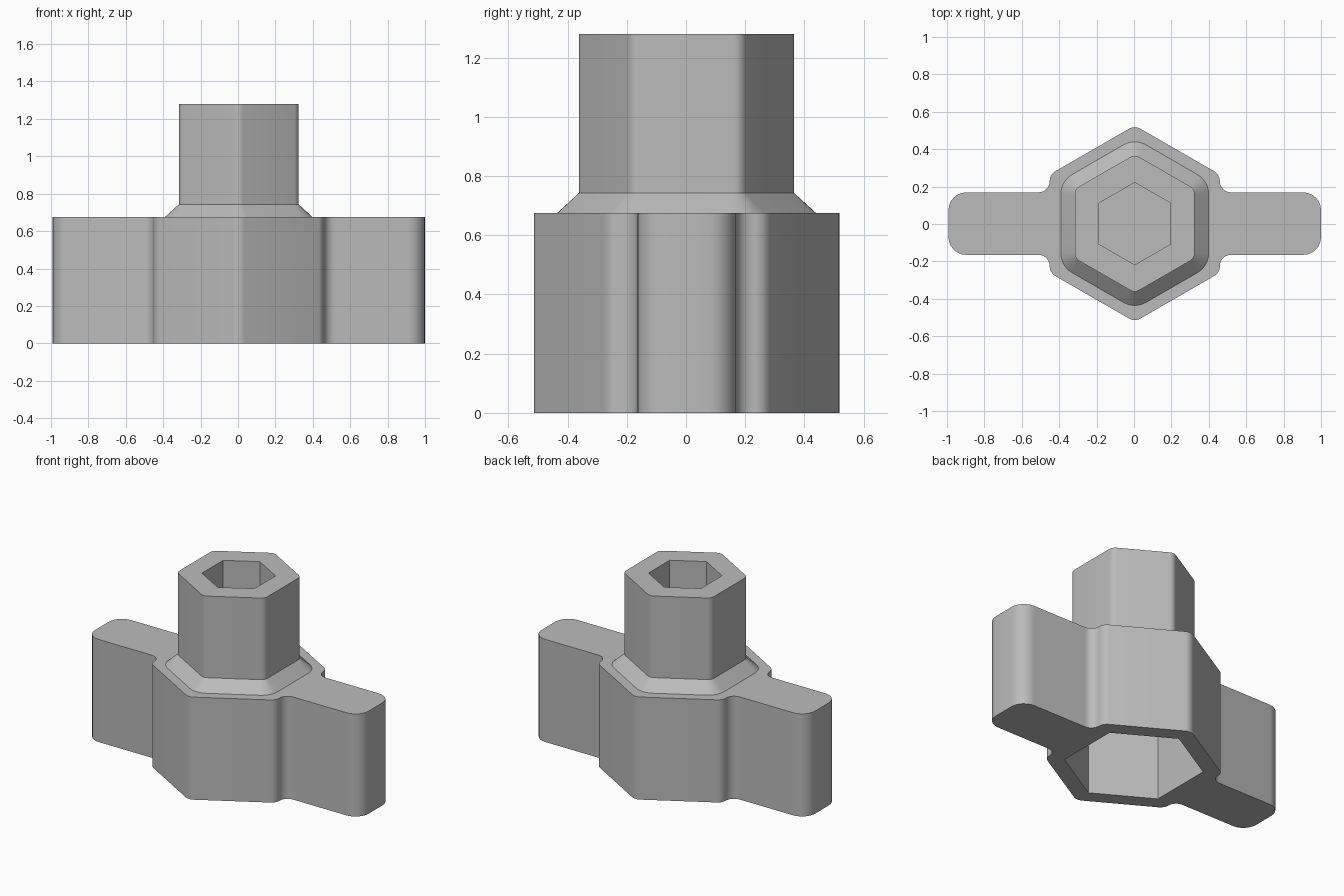
import bpy, bmesh
from math import radians, cos, sin
from mathutils import Vector

old = bpy.data.objects.get("Cube")
if old:
    bpy.data.objects.remove(old)

grey = bpy.data.materials.new("plain grey")
grey.use_nodes = True
colour = (0.5, 0.5, 0.5, 1)
grey.diffuse_color = colour
grey.node_tree.nodes["Principled BSDF"].inputs["Base Color"].default_value = colour

OFFSET = Vector((0.004, 0.002, 0))
ROUND_STEPS = 6


def hexagon(radius):
    return [Vector((radius * cos(radians(a)), radius * sin(radians(a))))
            for a in range(30, 390, 60)]


def rounded(corners, radii):
    """Replace each corner of an outline with an arc tangent to both sides."""
    points = []
    for i, (corner, radius) in enumerate(zip(corners, radii)):
        a = (corners[i - 1] - corner).normalized()
        b = (corners[(i + 1) % len(corners)] - corner).normalized()
        half = a.angle(b) / 2
        start = corner + a * radius * cos(half) / sin(half)
        end = corner + b * radius * cos(half) / sin(half)
        centre = corner + (a + b).normalized() * radius / sin(half)
        u, v = (start - centre).normalized(), (end - centre).normalized()
        points += [centre + u.slerp(v, k / ROUND_STEPS) * radius
                   for k in range(ROUND_STEPS + 1)]
    return points


def loft(name, sections):
    """Solid skinned through (outline, height) sections, closed at both ends."""
    bm = bmesh.new()
    rings = [[bm.verts.new((p.x, p.y, z)) for p in outline] for outline, z in sections]
    for low, high in zip(rings, rings[1:]):
        for i in range(len(low)):
            bm.faces.new((low[i - 1], low[i], high[i], high[i - 1]))
    bm.faces.new(rings[0])
    bm.faces.new(rings[-1])
    bmesh.ops.recalc_face_normals(bm, faces=bm.faces)
    mesh = bpy.data.meshes.new(name)
    bm.to_mesh(mesh)
    bm.free()
    mesh.materials.append(grey)
    obj = bpy.data.objects.new(name, mesh)
    bpy.context.collection.objects.link(obj)
    return obj


def activate(obj):
    bpy.ops.object.select_all(action='DESELECT')
    obj.select_set(True)
    bpy.context.view_layer.objects.active = obj


def cut_socket(obj, radius, low, high):
    cutter = loft("socket_cutter", [(hexagon(radius), low), (hexagon(radius), high)])
    cutter.hide_render = True
    activate(obj)
    mod = obj.modifiers.new("socket", 'BOOLEAN')
    mod.operation, mod.solver, mod.object = 'DIFFERENCE', 'EXACT', cutter
    bpy.ops.object.modifier_apply(modifier=mod.name)
    bpy.data.objects.remove(cutter)


# Winged hexagonal body: a quarter outline, mirrored around
wing_half, side = 0.167, 0.455
quarter = [(0.996, wing_half, 0.095), (side, wing_half, 0.059), (side, 0.2625, 0.06)]
right_half = quarter + [(0, 0.525, 0.06)]
upper = right_half + [(-x, y, r) for x, y, r in reversed(quarter)]
lower = [(-x, -y, r) for x, y, r in upper]
outline = upper + lower
body_outline = rounded([Vector((x, y)) for x, y, r in outline], [r for x, y, r in outline])
body = loft("winged_body", [(body_outline, 0), (body_outline, 0.675)])
cut_socket(body, 0.413, -0.1, 0.58)

# Hexagonal neck on a sloped collar
collar_outline = rounded(hexagon(0.456), [0.12] * 6)
neck_outline = rounded(hexagon(0.37), [0.045] * 6)
neck = loft("collar_and_neck", [(collar_outline, 0.64), (collar_outline, 0.675),
                                (neck_outline, 0.743), (neck_outline, 1.28)])
cut_socket(neck, 0.22, 0.88, 1.4)

for part in (body, neck):
    part.location = OFFSET
    activate(part)
    bpy.ops.object.shade_smooth_by_angle(angle=radians(25))
